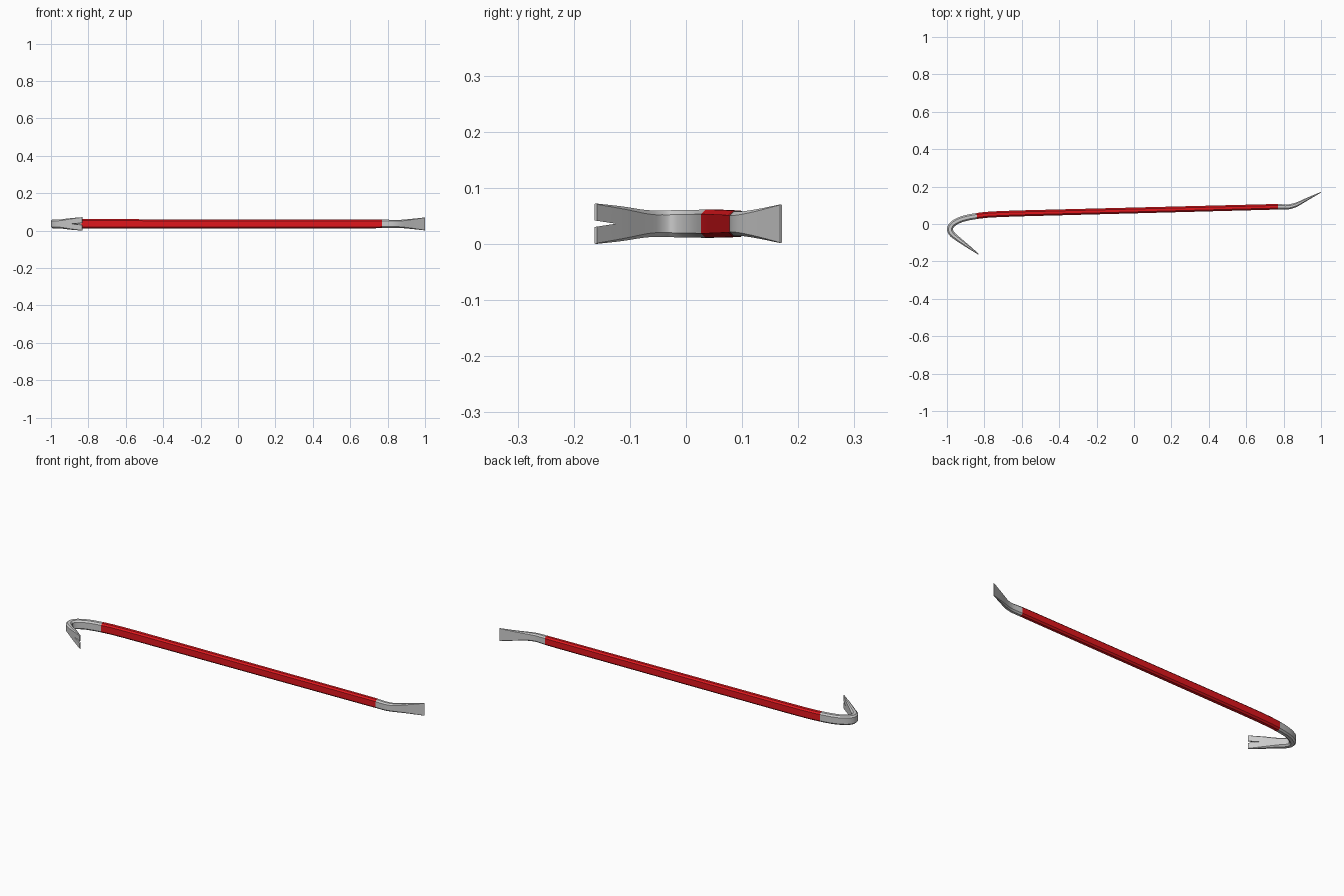
import bpy, bmesh
from mathutils import Vector

if "Cube" in bpy.data.objects:
    bpy.data.objects.remove(bpy.data.objects["Cube"])

ZC = 0.036  # mid height of the bar

# stations along the bar: x, y, thickness, height
CLAW = [(-0.832, -0.161, 0.005, 0.072), (-0.89, -0.118, 0.018, 0.062),
        (-0.945, -0.077, 0.027, 0.049), (-0.974, -0.052, 0.031, 0.048),
        (-0.984, -0.026, 0.032, 0.048), (-0.969, 0.000, 0.032, 0.049),
        (-0.933, 0.021, 0.032, 0.049), (-0.89, 0.034, 0.032, 0.050),
        (-0.84, 0.043, 0.032, 0.050)]
GRIP = [(-0.79, 0.049, 0.032, 0.050), (-0.72, 0.053, 0.032, 0.050),
        (-0.62, 0.0565, 0.032, 0.050), (0.70, 0.0905, 0.030, 0.047)]
CHISEL = [(0.77, 0.092, 0.029, 0.046), (0.82, 0.0915, 0.027, 0.044),
          (0.85, 0.097, 0.025, 0.043), (0.88, 0.109, 0.021, 0.045),
          (0.93, 0.135, 0.014, 0.054), (0.998, 0.169, 0.004, 0.069)]


def smooth(points, steps=4):
    """Catmull-Rom through the stations."""
    p = [Vector(q) for q in points]
    p = [2 * p[0] - p[1]] + p + [2 * p[-1] - p[-2]]
    out = []
    for a, b, c, d in zip(p, p[1:], p[2:], p[3:]):
        for i in range(steps):
            t = i / steps
            out.append(0.5 * (2 * b + (c - a) * t + (2 * a - 5 * b + 4 * c - d) * t**2
                              + (3 * b - a - 3 * c + d) * t**3))
    return out + [p[-2]]


def ring(path, i):
    """Chamfered rectangular section across the path."""
    x, y, t, h = path[i]
    a, b = path[max(i - 1, 0)].xy, path[min(i + 1, len(path) - 1)].xy
    d1 = (path[i].xy - a).normalized() if i else Vector((0, 0))
    d2 = (b - path[i].xy).normalized() if i < len(path) - 1 else Vector((0, 0))
    tan = (d1 + d2).normalized()
    n = Vector((-tan.y, tan.x))
    u, v, c = t / 2, h / 2, min(0.008, t * 0.27)
    sec = [(u, v - c), (u - c, v), (c - u, v), (-u, v - c),
           (-u, c - v), (c - u, -v), (u - c, -v), (u, c - v)]
    return [(x + n.x * s, y + n.y * s, ZC + w) for s, w in sec]


def finish(name, bm):
    bmesh.ops.recalc_face_normals(bm, faces=bm.faces)
    me = bpy.data.meshes.new(name)
    bm.to_mesh(me)
    bm.free()
    ob = bpy.data.objects.new(name, me)
    bpy.context.collection.objects.link(ob)
    return ob


def loft(name, path, start, end):
    bm = bmesh.new()
    rings = [[bm.verts.new(co) for co in ring(path, i)] for i in range(start, end + 1)]
    for r, s in zip(rings, rings[1:]):
        for k in range(8):
            m = (k + 1) % 8
            bm.faces.new((r[k], r[m], s[m], s[k]))
    bm.faces.new(rings[0])
    bm.faces.new(rings[-1])
    return finish(name, bm)


claw_pts, chisel_pts = smooth(CLAW), smooth(CHISEL)
path = claw_pts + [Vector(q) for q in GRIP] + chisel_pts
j1 = len(claw_pts) - 1
j2 = len(path) - len(chisel_pts)

# bare metal ends and painted grip
claw = loft("claw_hook", path, 0, j1)
grip = loft("painted_shaft", path, j1, j2)
chisel = loft("chisel_end", path, j2, len(path) - 1)

red = bpy.data.materials.new("red_paint")
red.diffuse_color = (0.75, 0.008, 0.012, 1)
red.use_nodes = True
red.node_tree.nodes["Principled BSDF"].inputs["Base Color"].default_value = red.diffuse_color
grip.data.materials.append(red)

# V notch in the claw
bm = bmesh.new()
tri = [bm.verts.new((-0.95, y, ZC + z))
       for y, z in ((-0.19, -0.010), (-0.19, 0.010), (-0.125, 0.0))]
face = bm.faces.new(tri)
ext = bmesh.ops.extrude_face_region(bm, geom=[face])
bmesh.ops.translate(bm, vec=(0.2, 0, 0),
                    verts=[g for g in ext["geom"] if isinstance(g, bmesh.types.BMVert)])
cutter = finish("notch_cutter", bm)
cutter.hide_render = True
mod = claw.modifiers.new("notch", "BOOLEAN")
mod.operation = "DIFFERENCE"
mod.solver = "EXACT"
mod.object = cutter
bpy.context.view_layer.objects.active = claw
bpy.ops.object.modifier_apply(modifier="notch")
bpy.data.objects.remove(cutter)

# smooth bends, crisp chamfers
bpy.ops.object.select_all(action="DESELECT")
for ob in (claw, grip, chisel):
    ob.select_set(True)
bpy.context.view_layer.objects.active = claw
bpy.ops.object.shade_smooth_by_angle(angle=0.52)
